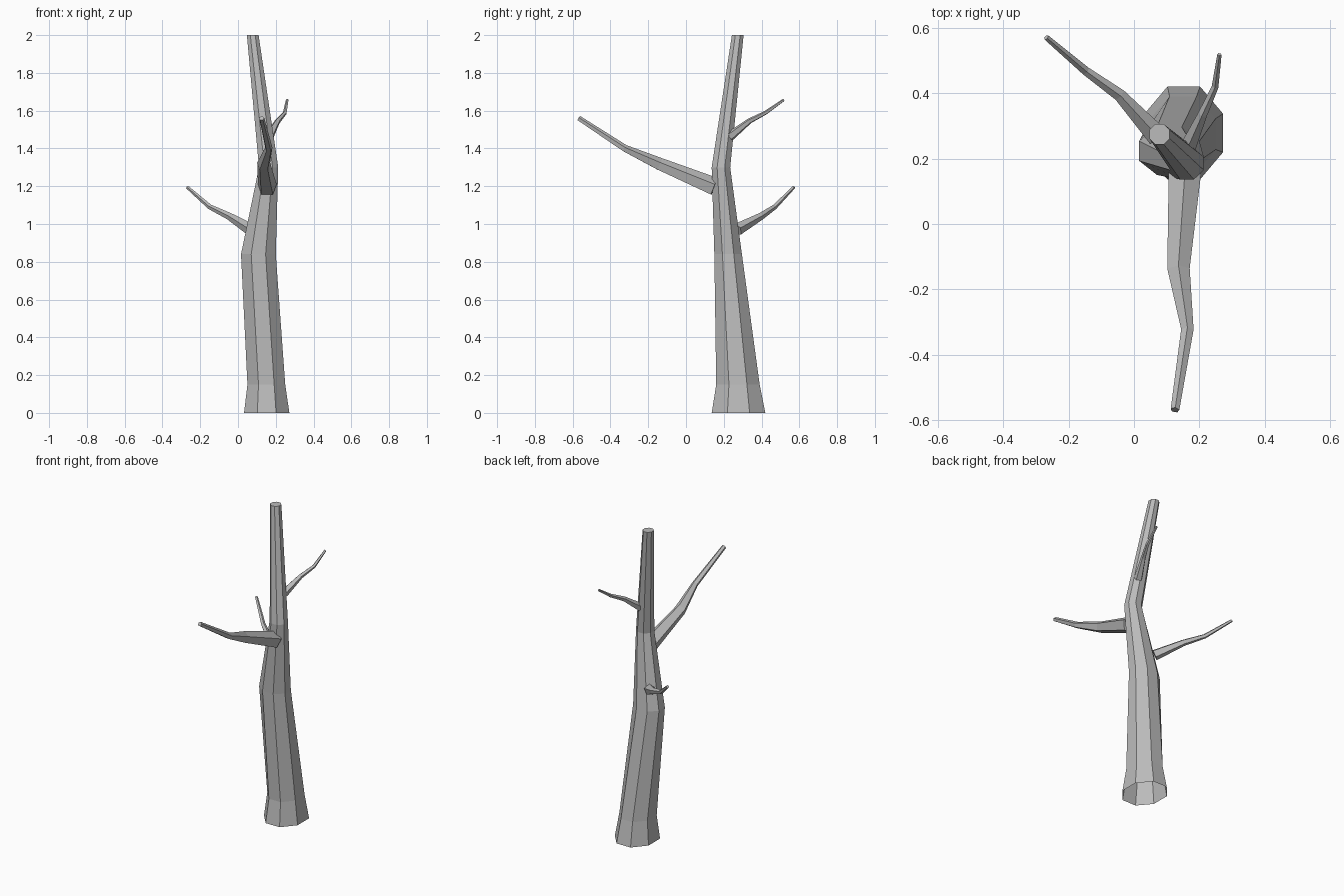
import bpy, bmesh
from math import cos, sin, pi
from mathutils import Vector

cube = bpy.data.objects.get("Cube")
if cube:
    bpy.data.objects.remove(cube)

bark = bpy.data.materials.new("grey_bark")
bark.use_nodes = True
GREY = (0.5, 0.5, 0.5, 1)
bark.diffuse_color = GREY
bark.node_tree.nodes["Principled BSDF"].inputs["Base Color"].default_value = GREY


def loft(name, rings, cap_start):
    """Skin a list of point rings; the far end is closed."""
    bm = bmesh.new()
    loops = [[bm.verts.new(p) for p in ring] for ring in rings]
    n = len(loops[0])
    for a, b in zip(loops, loops[1:]):
        for i in range(n):
            j = (i + 1) % n
            bm.faces.new((a[i], a[j], b[j], b[i]))
    bm.faces.new(loops[-1])
    if cap_start:
        bm.faces.new(loops[0][::-1])
    bmesh.ops.recalc_face_normals(bm, faces=bm.faces)
    mesh = bpy.data.meshes.new(name)
    bm.to_mesh(mesh)
    bm.free()
    mesh.materials.append(bark)
    obj = bpy.data.objects.new(name, mesh)
    bpy.context.collection.objects.link(obj)


def trunk_ring(x, y, z, rx, ry):
    """Level octagon with flats facing the axes; rx, ry are half widths."""
    k = 1 / cos(pi / 8)
    angles = [pi / 8 + i * pi / 4 for i in range(8)]
    return [Vector((x + rx * k * cos(a), y + ry * k * sin(a), z)) for a in angles]


def branch(name, path):
    """Tapered five-sided limb along (x, y, z, radius) points."""
    pts = [Vector(p[:3]) for p in path]
    rings = []
    for i, p in enumerate(pts):
        t = (pts[min(i + 1, len(pts) - 1)] - pts[max(i - 1, 0)]).normalized()
        side = t.cross(Vector((0, 0, 1))).normalized()
        up = side.cross(t)
        r = path[i][3]
        rings.append([p + r * (up * cos(a) + side * sin(a))
                      for a in (k * 2 * pi / 5 for k in range(5))])
    loft(name, rings, True)


# Trunk, flared at the open foot
loft("trunk", [trunk_ring(*r) for r in (
    (0.152, 0.278, 0, 0.12, 0.142),
    (0.15, 0.275, 0.15, 0.1, 0.115),
    (0.108, 0.223, 0.84, 0.092, 0.073),
    (0.162, 0.185, 1.3, 0.051, 0.049),
    (0.078, 0.274, 2, 0.031, 0.031))], False)

# Limbs
branch("front_branch", [
    (0.155, 0.15, 1.195, 0.052), (0.136, -0.14, 1.315, 0.036),
    (0.163, -0.325, 1.4, 0.02), (0.125, -0.568, 1.56, 0.014)])
branch("right_back_branch", [
    (0.07, 0.27, 0.97, 0.034), (-0.045, 0.395, 1.04, 0.02),
    (-0.148, 0.468, 1.09, 0.014), (-0.268, 0.57, 1.195, 0.009)])
branch("left_back_branch", [
    (0.165, 0.235, 1.465, 0.026), (0.21, 0.336, 1.545, 0.015),
    (0.248, 0.42, 1.588, 0.011), (0.261, 0.518, 1.657, 0.007)])
